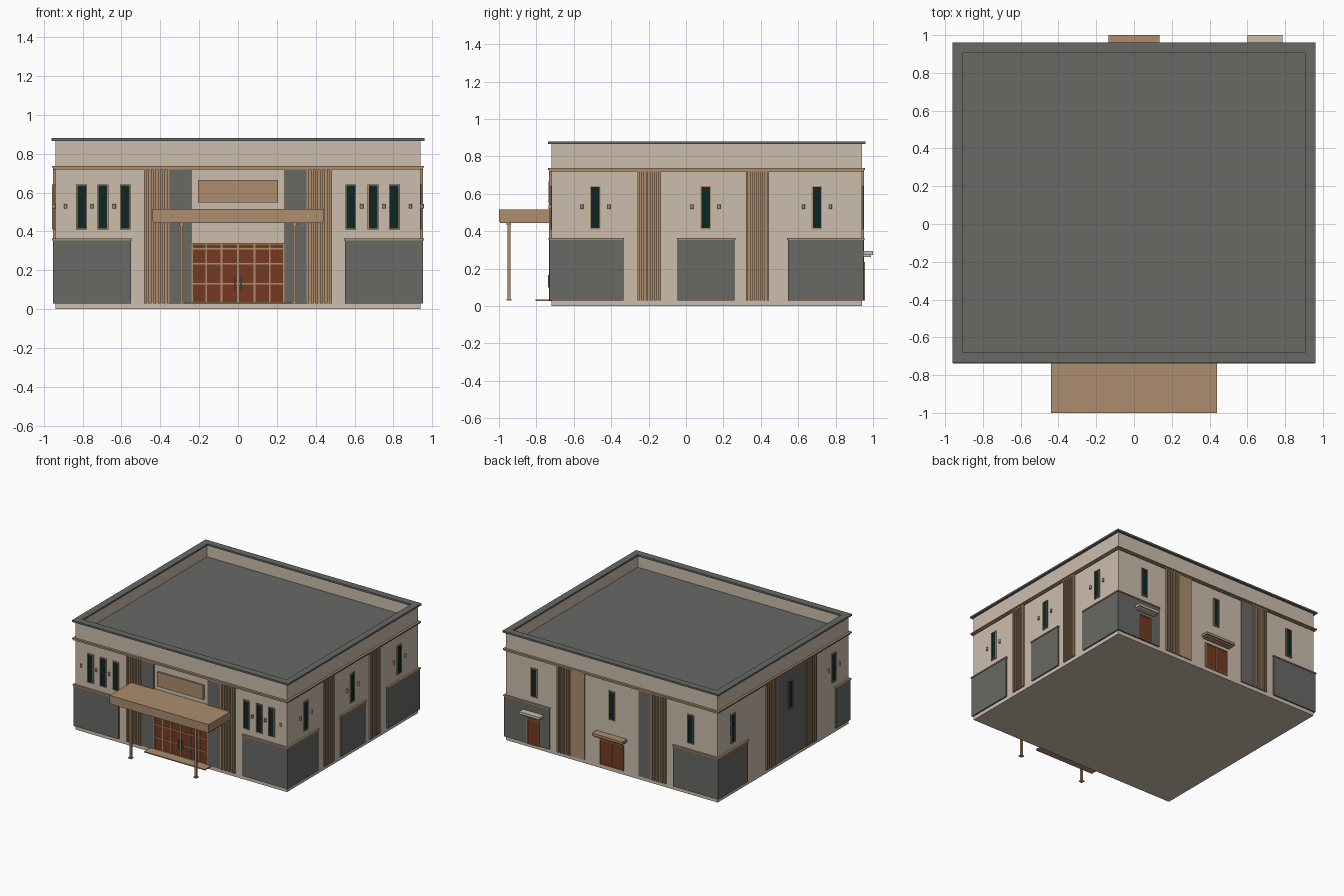
import bpy, bmesh, math
from mathutils import Matrix, Vector

if "Cube" in bpy.data.objects:
    bpy.data.objects.remove(bpy.data.objects["Cube"])


def material(name, r, g, b):
    lin = [((c / 255 + 0.055) / 1.055) ** 2.4 if c > 10 else c / 255 / 12.92 for c in (r, g, b)]
    m = bpy.data.materials.new(name)
    m.diffuse_color = (*lin, 1)
    m.use_nodes = True
    m.node_tree.nodes["Principled BSDF"].inputs["Base Color"].default_value = m.diffuse_color
    return m


BEIGE = material("beige_plaster", 204, 190, 174)
TAN = material("tan_timber", 172, 141, 110)
GREY = material("dark_grey", 104, 105, 101)
GLASS = material("dark_teal_glass", 13, 38, 38)
BROWN = material("red_brown_door", 118, 58, 34)


def finish(name, bm, *mats):
    me = bpy.data.meshes.new(name)
    bm.to_mesh(me)
    bm.free()
    for m in mats:
        me.materials.append(m)
    ob = bpy.data.objects.new(name, me)
    bpy.context.collection.objects.link(ob)
    return ob


def add_box(bm, x0, x1, y0, y1, z0, z1):
    mat = Matrix.Translation(((x0 + x1) / 2, (y0 + y1) / 2, (z0 + z1) / 2)) @ \
        Matrix.Diagonal((abs(x1 - x0), abs(y1 - y0), abs(z1 - z0), 1))
    return bmesh.ops.create_cube(bm, size=1, matrix=mat)


def boxes(name, items, mat):
    bm = bmesh.new()
    for b in items:
        add_box(bm, *b)
    return finish(name, bm, mat)


X, YF, YB = 0.94, -0.72, 0.94


def on_wall(side, u0, u1, z0, z1, d0, d1):
    """Box on a wall: u runs along the wall, d is the distance out from it."""
    if side == "front":
        return (u0, u1, YF - d1, YF - d0, z0, z1)
    if side == "back":
        return (u0, u1, YB + d0, YB + d1, z0, z1)
    if side == "right":
        return (X + d0, X + d1, u0, u1, z0, z1)
    return (-X - d1, -X - d0, u0, u1, z0, z1)


def plate(name, side, u0, u1, z0, z1, mat, d1=0.008, d0=-0.005):
    return boxes(name, [on_wall(side, u0, u1, z0, z1, d0, d1)], mat)


def framed(name, side, u0, u1, z0, z1, base, t, fill, frame, bars_u=(), bars_z=()):
    """Pane with a raised frame and bars."""
    plate(name + "_pane", side, u0, u1, z0, z1, fill, base + 0.003)
    d = base + 0.008
    bars = [(u0, u0 + t, z0, z1), (u1 - t, u1, z0, z1), (u0, u1, z0, z0 + t), (u0, u1, z1 - t, z1)]
    bars += [(u - t / 2, u + t / 2, z0, z1) for u in bars_u]
    bars += [(u0, u1, z - t / 2, z + t / 2) for z in bars_z]
    boxes(name + "_frame", [on_wall(side, *b, 0, d) for b in bars], frame)


def window(side, u, base=0.0):
    framed(side + "_window", side, u - 0.028, u + 0.028, 0.41, 0.643, base, 0.006, GLASS, TAN)


def lamp(side, u):
    b = on_wall(side, u, u, 0.53, 0.53, 0.008, 0.008)
    bm = bmesh.new()
    bmesh.ops.create_cone(bm, cap_ends=True, segments=12, radius1=0.008, radius2=0.008, depth=0.025,
                          matrix=Matrix.Translation((b[0], b[2], 0.53)))
    finish(side + "_wall_lamp", bm, TAN)


def slats(side, u0, u1, n=6):
    """Ribbed timber pilaster."""
    step = (u1 - u0) / (n - 0.45)
    items = [on_wall(side, u0, u1, 0.03, 0.722, -0.005, 0.003)]
    items += [on_wall(side, u0 + i * step, u0 + (i + 0.55) * step, 0.03, 0.722, 0, 0.013) for i in range(n)]
    boxes(side + "_slat_pilaster", items, TAN)


# Main body with sunken roof
bm = bmesh.new()
add_box(bm, -X, X, YF, YB, 0, 0.87)
bm.faces.ensure_lookup_table()
top = max(bm.faces, key=lambda f: f.calc_center_median().z)
bmesh.ops.inset_region(bm, faces=[top], thickness=0.035)
ext = bmesh.ops.extrude_discrete_faces(bm, faces=[top])["faces"]
for f in ext:
    f.material_index = 1
    bmesh.ops.translate(bm, verts=f.verts, vec=Vector((0, 0, -0.1)))
finish("main_body", bm, BEIGE, GREY)

# Coping on the parapet
boxes("parapet_coping", [(-0.96, 0.96, -0.737, -0.68, 0.866, 0.88), (-0.96, 0.96, 0.905, 0.96, 0.866, 0.88),
                         (-0.96, -0.905, -0.68, 0.905, 0.866, 0.88), (0.905, 0.96, -0.68, 0.905, 0.866, 0.88)], GREY)
# Cornice band
boxes("cornice_band", [(-0.951, 0.951, -0.731, 0.951, 0.719, 0.728),
                       (-0.958, 0.958, -0.738, 0.958, 0.728, 0.737)], TAN)


# Corner panels that wrap round both walls, with a cap
def corner_panel(sx, sy, ylen):
    x0, x1 = sx * 0.55, sx * 0.951
    y1 = YF - 0.01 if sy < 0 else YB + 0.01
    y0 = y1 - sy * ylen
    boxes("corner_panel", [(x0, x1, y0, y1, 0.03, 0.354)], GREY)
    boxes("corner_panel_cap", [(x0 - sx * 0.004, x1 + sx * 0.005, y0 - sy * 0.004, y1 + sy * 0.005,
                                0.354, 0.364)], TAN)


corner_panel(1, -1, 0.395)
corner_panel(1, 1, 0.405)
corner_panel(-1, 1, 0.38)
corner_panel(-1, -1, 0.18)

# Right side
plate("right_middle_panel", "right", -0.045, 0.26, 0.03, 0.354, GREY, 0.011)
plate("right_middle_panel_cap", "right", -0.049, 0.264, 0.354, 0.364, TAN, 0.016)
slats("right", -0.26, -0.135)
slats("right", 0.32, 0.445)
for u in (-0.485, 0.105, 0.70):
    window("right", u)
    for s in (-0.072, 0.072):
        lamp("right", u + s)

# Left side
plate("left_tall_panel", "left", -0.17, 0.2, 0.03, 0.722, GREY)
slats("left", -0.3, -0.17)
slats("left", 0.2, 0.33)
window("left", 0.75)
window("left", 0.03, 0.008)
window("left", -0.53)
for u in (-0.6, -0.46):
    lamp("left", u)

# Front and back pilasters and flat strips
for side in ("front", "back"):
    for s in (-1, 1):
        a, b = sorted((s * 0.352, s * 0.483))
        slats(side, a, b)
        a, b = sorted((s * 0.24, s * 0.352))
        plate(side + "_flat_strip", side, a, b, 0.03, 0.722, TAN if side == "back" and s > 0 else GREY)

# Front windows and lamps
for s in (-1, 1):
    for u in (0.58, 0.695, 0.805):
        window("front", s * u)
    for u in (0.637, 0.752, 0.887):
        lamp("front", s * u)

# Front entrance
framed("entrance_doors", "front", -0.24, 0.24, 0.03, 0.342, 0, 0.008, BROWN, TAN,
       (-0.163, -0.085, 0, 0.085, 0.163), (0.132, 0.235, 0.31))
boxes("door_handles", [on_wall("front", s * 0.014 - 0.004, s * 0.014 + 0.004, 0.1, 0.165, 0, 0.018)
                       for s in (-1, 1)], GREY)
plate("entrance_step", "front", -0.27, 0.27, 0.027, 0.036, TAN, 0.085)
plate("blank_sign_board", "front", -0.205, 0.205, 0.55, 0.665, TAN, 0.014)

# Canopy and posts
boxes("canopy", [(-0.44, 0.44, -1.0, YF, 0.451, 0.515), (-0.434, 0.434, -0.994, YF, 0.443, 0.451)], TAN)
for s in (-1, 1):
    x = s * 0.29
    boxes("canopy_post", [(x - 0.008, x + 0.008, -0.955, -0.939, 0.03, 0.445),
                          (x - 0.014, x + 0.014, -0.961, -0.933, 0.03, 0.038),
                          (x - 0.012, x + 0.012, -0.959, -0.935, 0.432, 0.445)], TAN)

# Back windows, doors and awnings
for u in (0.69, 0.0, -0.70):
    window("back", u)
framed("back_double_door", "back", -0.105, 0.105, 0.03, 0.235, 0, 0.006, BROWN, TAN, (0,))
framed("back_side_door", "back", 0.635, 0.745, 0.03, 0.235, 0.01, 0.006, BROWN, TAN)
for n, u0, u1, m in (("double_door_awning", -0.135, 0.135, TAN), ("side_door_awning", 0.6, 0.785, BEIGE)):
    boxes(n, [on_wall("back", u0, u1, 0.273, 0.293, 0, 0.06),
              on_wall("back", u0 + 0.01, u1 - 0.01, 0.262, 0.273, 0, 0.048)], m)
